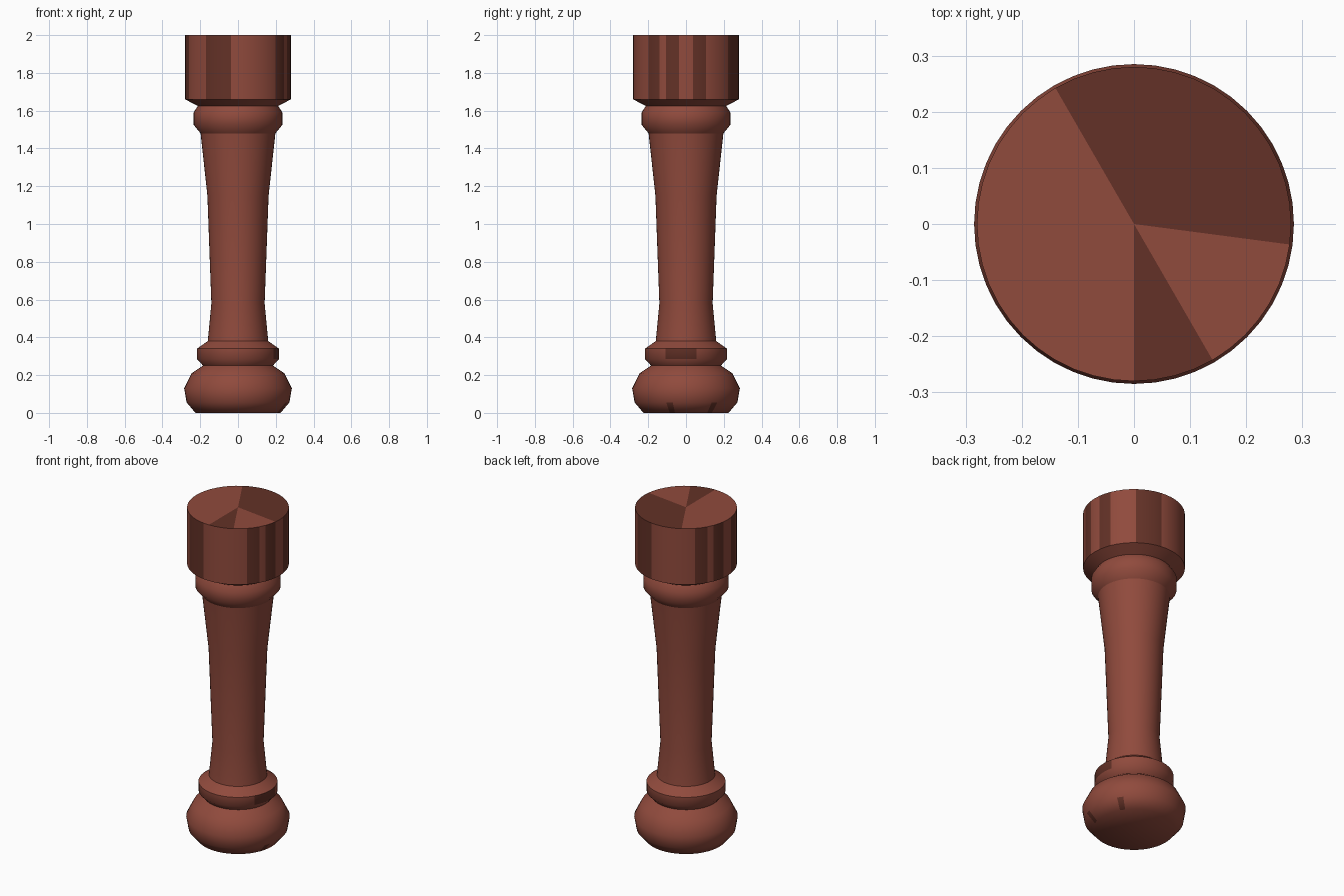
import bpy, bmesh, math

SEGMENTS = 48
STEP = 2 * math.pi / SEGMENTS

old = bpy.data.objects.get("Cube")
if old:
    bpy.data.objects.remove(old, do_unlink=True)


def make_material(name, rgb):
    mat = bpy.data.materials.new(name)
    mat.use_nodes = True
    color = (*rgb, 1)
    mat.diffuse_color = color
    mat.node_tree.nodes["Principled BSDF"].inputs["Base Color"].default_value = color
    return mat


materials = [make_material("red brown wood", (0.28, 0.069, 0.046)),
             make_material("dark grain wood", (0.125, 0.031, 0.02))]


def lathe(name, profile, is_dark=None):
    """Turn (radius, z) points around z; is_dark(segment, row) picks dark grain faces."""
    bm = bmesh.new()
    rings = []
    for r, z in profile:
        if r == 0:
            rings.append([bm.verts.new((0, 0, z))] * SEGMENTS)
        else:
            rings.append([bm.verts.new((r * math.cos(i * STEP), r * math.sin(i * STEP), z))
                          for i in range(SEGMENTS)])
    for row, (low, high) in enumerate(zip(rings, rings[1:])):
        for i in range(SEGMENTS):
            j = (i + 1) % SEGMENTS
            corners = dict.fromkeys((low[i], low[j], high[j], high[i]))
            face = bm.faces.new(list(corners))
            face.material_index = int(bool(is_dark and is_dark(i, row)))
    mesh = bpy.data.meshes.new(name)
    bm.to_mesh(mesh)
    bm.free()
    for mat in materials:
        mesh.materials.append(mat)
    mesh.shade_smooth()
    mesh.set_sharp_from_angle(angle=math.radians(50))
    obj = bpy.data.objects.new(name, mesh)
    bpy.context.collection.objects.link(obj)
    return obj


# Rounded foot with two small grain marks near the floor
lathe("foot_bulb",
      [(0, 0), (0.225, 0), (0.272, 0.055), (0.285, 0.13), (0.245, 0.21), (0.185, 0.25)],
      lambda i, row: row == 1 and i in (4, 45))

# Collar above the foot with one grain patch on its band
lathe("lower_collar",
      [(0.185, 0.25), (0.217, 0.285), (0.217, 0.34), (0.16, 0.38)],
      lambda i, row: row == 1 and (i < 2 or i > 43))

# Tapered shaft
lathe("shaft", [(0.16, 0.38), (0.141, 0.58), (0.162, 1.15), (0.198, 1.48)])

# Neck ring under the block
lathe("upper_collar",
      [(0.198, 1.48), (0.235, 1.525), (0.235, 1.59), (0.213, 1.625)])


# Top block with vertical grain on the wall and grain wedges on the cap
def block_grain(i, row):
    if row == 1:
        return i % 24 in (1, 2, 7, 8, 9, 10, 18, 19, 21, 22)
    return row == 2 and (i < 16 or i == 47 or 36 <= i < 40)


lathe("top_block", [(0.213, 1.625), (0.28, 1.66), (0.28, 2), (0, 2)], block_grain)
